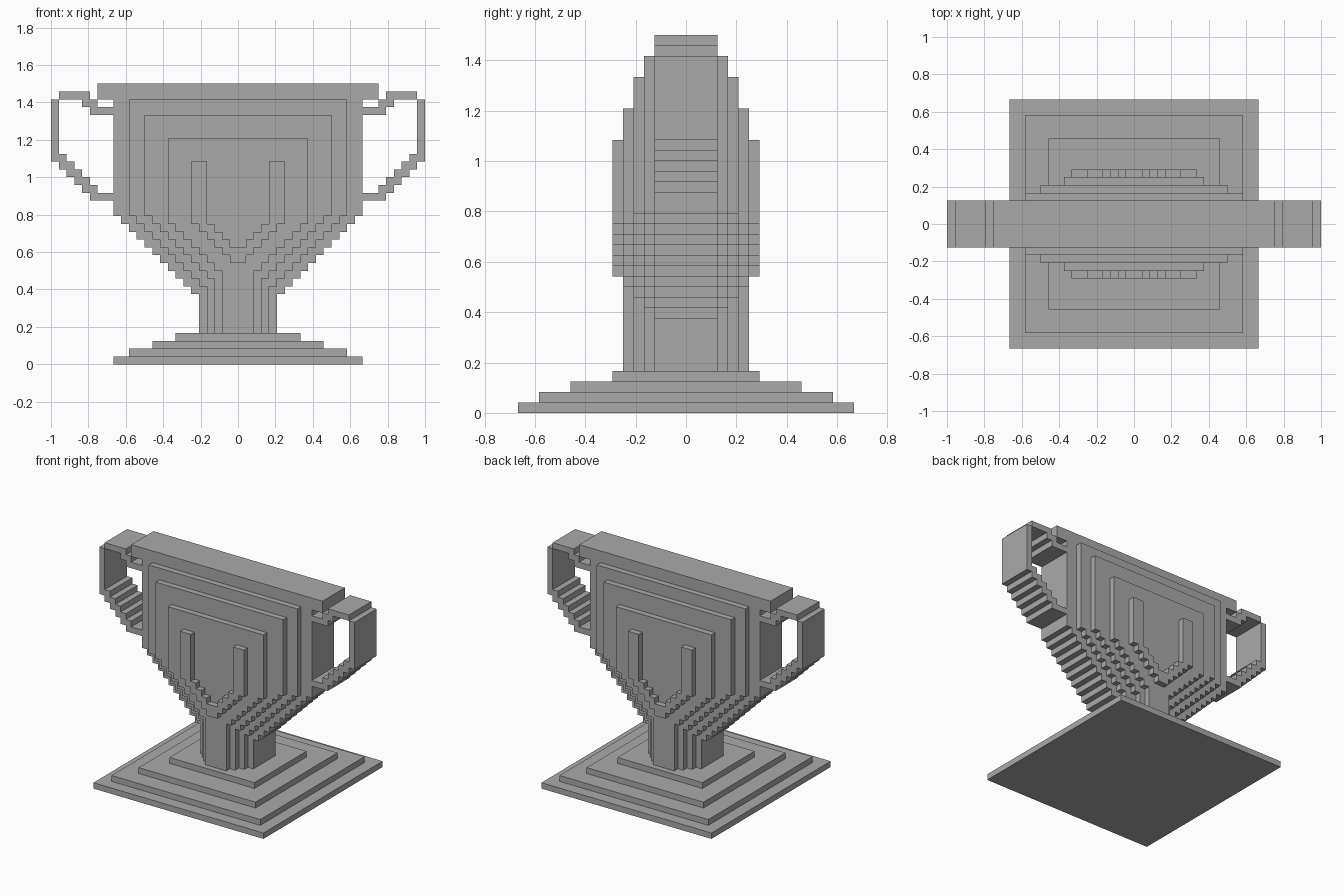
import bpy
import bmesh

if "Cube" in bpy.data.objects:
    bpy.data.objects.remove(bpy.data.objects["Cube"])

U = 1 / 24  # one block

grey = bpy.data.materials.new("plain_grey")
grey.use_nodes = True
grey.diffuse_color = (0.4, 0.4, 0.4, 1)
grey.node_tree.nodes["Principled BSDF"].inputs["Base Color"].default_value = (0.4, 0.4, 0.4, 1)


def stairs(x, z, count):
    """Outline of steps climbing outward, one block at a time."""
    points = []
    for k in range(count):
        points += [(x + k, z + k), (x + k + 1, z + k)]
    return points


def symmetric(half):
    return half + [(-x, z) for x, z in reversed(half)]


def slab(name, outline, y0, y1, mirror_axis=None):
    """Extrude an x-z outline from y0 to y1, all in blocks."""
    bm = bmesh.new()
    face = bm.faces.new([bm.verts.new((x * U, y0 * U, z * U)) for x, z in outline])
    result = bmesh.ops.extrude_face_region(bm, geom=[face], use_keep_orig=True)
    moved = [v for v in result["geom"] if isinstance(v, bmesh.types.BMVert)]
    bmesh.ops.translate(bm, verts=moved, vec=(0, (y1 - y0) * U, 0))
    bmesh.ops.recalc_face_normals(bm, faces=bm.faces)
    mesh = bpy.data.meshes.new(name)
    bm.to_mesh(mesh)
    bm.free()
    mesh.materials.append(grey)
    obj = bpy.data.objects.new(name, mesh)
    bpy.context.collection.objects.link(obj)
    if mirror_axis is not None:
        mod = obj.modifiers.new("mirror", "MIRROR")
        mod.use_axis = [axis == mirror_axis for axis in range(3)]
        mod.use_mirror_merge = False
    return obj


def box(name, half_x, half_y, z0, z1):
    return slab(name, symmetric([(half_x, z0), (half_x, z1)]), -half_y, half_y)


# Stepped base
for level, (hx, hy) in enumerate([(16, 16), (14, 14), (11, 11), (8, 7)]):
    box(f"base_step_{level + 1}", hx, hy, level, level + 1)

# Cup core with stem, and rim
slab("cup_core", symmetric([(5, 4)] + stairs(5, 9, 11) + [(16, 34)]), -3, 3)
box("rim", 18, 3, 34, 36)

# Raised panels, each smaller than the one behind it, on front and back
for i, (steps, top) in enumerate([(10, 34), (9, 32), (7, 29)]):
    stem = 4 - i
    half = [(stem, 4)] + stairs(stem, 10 + i, steps) + [(stem + steps, top)]
    slab(f"raised_panel_{i + 1}", symmetric(half), -4 - i, -3 - i, mirror_axis=1)

# Forked emblem on the outermost panel
fork = [(1, 13)] + stairs(1, 14, 5) + [(6, 26), (4, 26)]
fork += list(reversed(stairs(1, 16, 3))) + [(1, 15)]
slab("fork_emblem", symmetric(fork), -7, -6, mirror_axis=1)

# Handles: upper hook, then upright with stepped lower arm
hook = [(16, 32), (19, 32), (19, 33), (20, 33), (20, 34), (23, 34),
        (23, 35), (19, 35), (19, 34), (18, 34), (18, 33), (16, 33)]
slab("handle_hooks", hook, -3, 3, mirror_axis=0)

arm = [(16, 21), (19, 21)] + stairs(19, 22, 5) + [(24, 34), (23, 34)]
arm += list(reversed(stairs(18, 23, 5))) + [(18, 22), (16, 22)]
slab("handle_arms", arm, -3, 3, mirror_axis=0)
